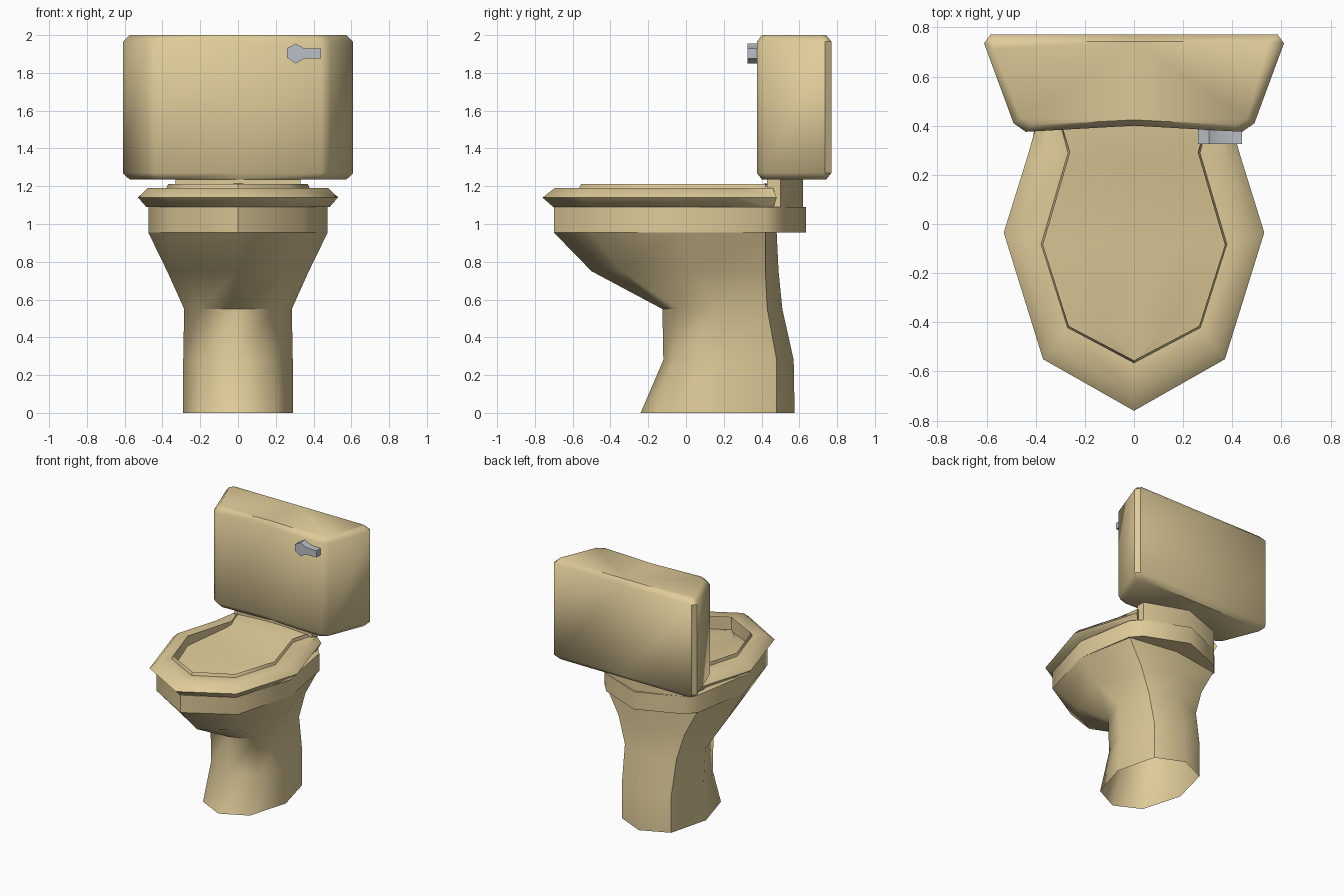
import bpy, math

if "Cube" in bpy.data.objects:
    bpy.data.objects.remove(bpy.data.objects["Cube"])

def material(name, rgb):
    m = bpy.data.materials.new(name)
    m.diffuse_color = (*rgb, 1)
    m.use_nodes = True
    m.node_tree.nodes["Principled BSDF"].inputs["Base Color"].default_value = m.diffuse_color
    return m

BEIGE = material("warm beige ceramic", (0.74, 0.60, 0.32))
METAL = material("grey metal", (0.50, 0.53, 0.57))

def make(name, verts, faces, mat, angle=50):
    me = bpy.data.meshes.new(name)
    me.from_pydata(verts, [], faces)
    me.materials.append(mat)
    ob = bpy.data.objects.new(name, me)
    bpy.context.collection.objects.link(ob)
    bpy.ops.object.select_all(action='DESELECT')
    ob.select_set(True)
    bpy.context.view_layer.objects.active = ob
    bpy.ops.object.mode_set(mode='EDIT')
    bpy.ops.mesh.select_all(action='SELECT')
    bpy.ops.mesh.normals_make_consistent(inside=False)
    bpy.ops.object.mode_set(mode='OBJECT')
    bpy.ops.object.shade_smooth_by_angle(angle=math.radians(angle))
    return ob

def mirror(half):
    """Half outline on +x, running from one x=0 point to the other -> closed outline."""
    return half + [(-x, y) for x, y in reversed(half) if x > 1e-6]

def loft(name, rings, mat, closed=True, bottom=True, top=True, angle=50):
    n = len(rings[0])
    verts = [v for r in rings for v in r]
    faces = []
    for k in range(len(rings) - 1):
        for i in range(n if closed else n - 1):
            j = (i + 1) % n
            faces.append((k*n + i, k*n + j, (k+1)*n + j, (k+1)*n + i))
    if bottom:
        faces.append(tuple(range(n))[::-1])
    if top:
        faces.append(tuple(range((len(rings)-1)*n, len(rings)*n)))
    return make(name, verts, faces, mat, angle)

# Tank: trapezoid plan with chamfered top and bottom rims
plan = mirror([(0, .40), (.44, .375), (.49, .41), (.61, .735), (.585, .77), (0, .77)])
rings = []
for z, sx, sy in ((1.235, .94, .86), (1.27, 1, 1), (1.965, 1, 1), (2.0, .94, .86)):
    rings.append([(x*sx, .57 + (y - .57)*sy, z) for x, y in plan])
loft("tank", rings, BEIGE)

# Pedestal and bowl: eight-sided rings (z, front y, back y, half width, widest y, diagonal points)
levels = [
    (0.00, [(0, -.24), (.20, -.14), (.29, .17), (.21, .48), (0, .575)]),
    (0.28, [(0, -.12), (.20, -.04), (.29, .20), (.21, .48), (0, .57)]),
    (0.55, [(0, -.125), (.20, -.05), (.285, .17), (.22, .43), (0, .51)]),
    (0.75, [(0, -.50), (.26, -.34), (.375, .03), (.28, .42), (0, .49)]),
    (0.955, [(0, -.70), (.345, -.50), (.475, -.03), (.39, .42), (0, .48)]),
]
loft("pedestal", [[(x, y, z) for x, y in mirror(h)] for z, h in levels],
     BEIGE, bottom=False, top=False)

# Bowl rim with the pointed shelf behind
rim = mirror([(0, -.70), (.345, -.50), (.475, -.03), (.40, .42), (.33, .50), (0, .635)])
loft("bowl_rim", [[(x, y, z) for x, y in rim] for z in (.955, 1.09)], BEIGE)

# Neck joining shelf and tank
neck = mirror([(0, .43), (.33, .43), (.33, .50), (0, .62)])
loft("neck", [[(x, y, z) for x, y in neck] for z in (1.08, 1.26)], BEIGE)

# Seat: open horseshoe swept through outer/inner stations
half = [((.375, .48), (.30, .42)), ((.435, .27), (.26, .29)), ((.53, -.035), (.37, -.085)),
        ((.37, -.55), (.265, -.415)), ((0, -.76), (0, -.555))]
stations = half + [((-a, b), (-c, d)) for (a, b), (c, d) in reversed(half[:-1])]
section = [(0, 1.14), (.32, 1.19), (.95, 1.19), (1, 1.213), (1, 1.09), (.28, 1.09)]
loft("seat", [[(o[0] + (i[0]-o[0])*t, o[1] + (i[1]-o[1])*t, z) for t, z in section]
              for o, i in stations], BEIGE)

# Bowl inside surface rising to the hinge deck at the back
rows = []
for y, w, z in ((-.555, .01, 1.10), (-.415, .268, 1.115), (-.085, .375, 1.135),
                (.25, .275, 1.175), (.34, .28, 1.195), (.46, .31, 1.20)):
    rows.append([(w*t, y, z + .015*(1 - t*t)) for t in (-1, -.5, 0, .5, 1)])
loft("bowl_inside", rows, BEIGE, closed=False, bottom=False, top=False)

# Flush handle: hexagonal knob with a lever
outline = [(.26, 1.88), (.305, 1.85), (.35, 1.875), (.44, 1.877), (.44, 1.928),
           (.35, 1.93), (.305, 1.955), (.26, 1.93)]
loft("flush_handle", [[(x, y, z) for x, z in outline] for y in (.325, .39)], METAL, angle=30)
